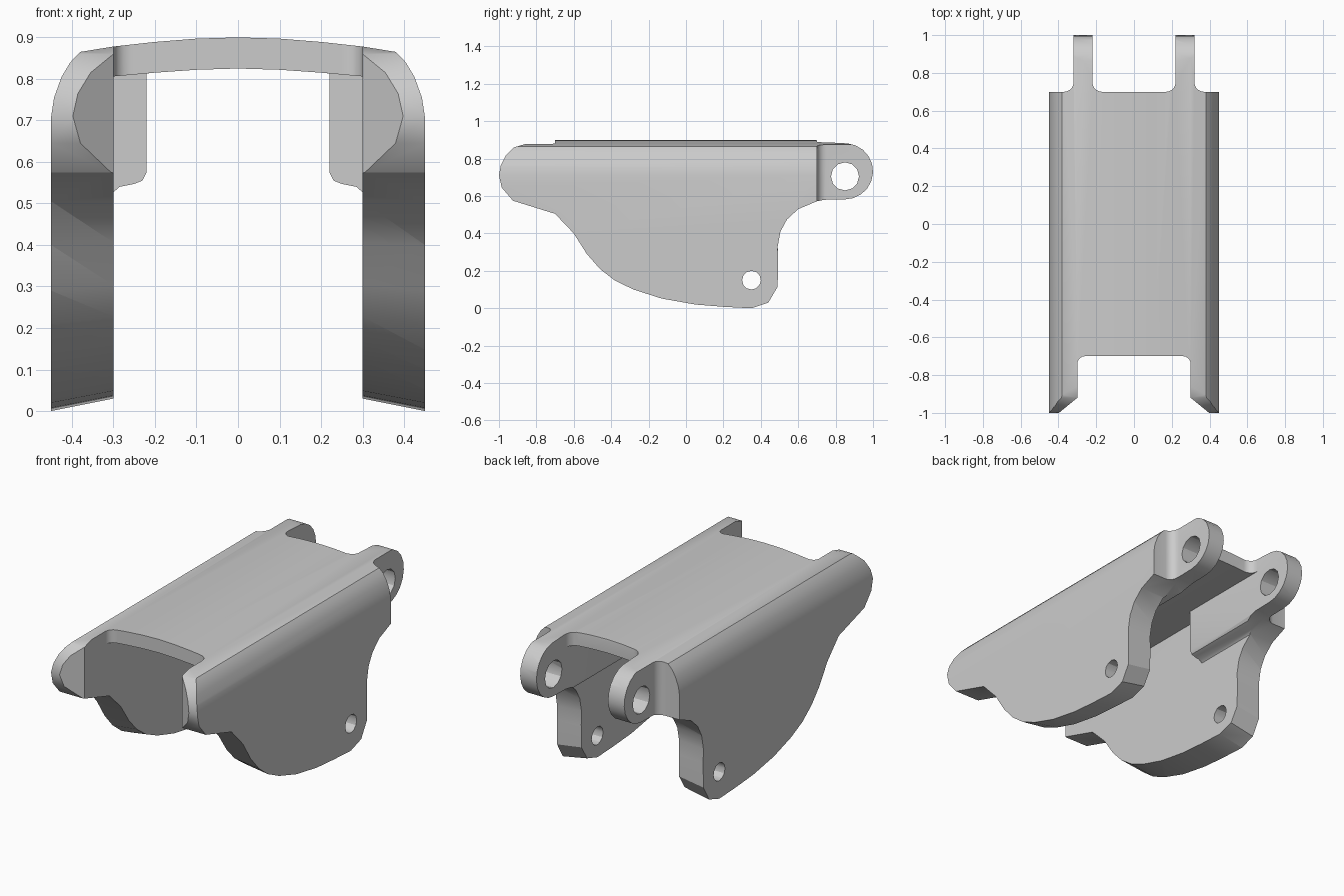
import bpy, bmesh, math

if "Cube" in bpy.data.objects:
    bpy.data.objects.remove(bpy.data.objects["Cube"], do_unlink=True)

grey = bpy.data.materials.new("plain_grey")
grey.use_nodes = True
colour = (0.6, 0.6, 0.6, 1)
grey.diffuse_color = colour
grey.node_tree.nodes["Principled BSDF"].inputs["Base Color"].default_value = colour


def loft(name, rings):
    """Solid through matching closed rings of 3D points."""
    bm = bmesh.new()
    loops = [[bm.verts.new(p) for p in ring] for ring in rings]
    for a, b in zip(loops, loops[1:]):
        for i in range(len(a)):
            j = (i + 1) % len(a)
            bm.faces.new((a[i], a[j], b[j], b[i]))
    bm.faces.new(loops[0][::-1])
    bm.faces.new(loops[-1])
    bmesh.ops.recalc_face_normals(bm, faces=bm.faces)
    mesh = bpy.data.meshes.new(name)
    bm.to_mesh(mesh)
    bm.free()
    mesh.materials.append(grey)
    obj = bpy.data.objects.new(name, mesh)
    bpy.context.collection.objects.link(obj)
    return obj


def along_y(name, pts, y0, y1):
    return loft(name, [[(x, y, z) for x, z in pts] for y in (y0, y1)])


def along_z(name, pts, z0, z1):
    return loft(name, [[(x, y, z) for x, y in pts] for z in (z0, z1)])


def mirrored(half):
    """Close a half outline by mirroring it over the centre line."""
    return half + [(-x, v) for x, v in reversed(half) if x > 0]


def arc(cx, cy, r, a0, a1, n):
    steps = [math.radians(a0 + (a1 - a0) * i / n) for i in range(n + 1)]
    return [(cx + r * math.cos(a), cy + r * math.sin(a)) for a in steps]


def combine(target, cutter, operation):
    mod = target.modifiers.new("shape", 'BOOLEAN')
    mod.operation, mod.object, mod.solver = operation, cutter, 'EXACT'
    bpy.context.view_layer.objects.active = target
    bpy.ops.object.modifier_apply(modifier=mod.name)
    bpy.data.objects.remove(cutter, do_unlink=True)


# Body: arched top with rounded shoulders, run along the full length
section = mirrored([(0.45, -0.1), (0.45, 0.71), (0.443, 0.755), (0.425, 0.805),
                    (0.404, 0.84), (0.38, 0.865), (0.30, 0.878), (0.2, 0.889),
                    (0.1, 0.897), (0, 0.90)])
body = along_y("bracket_body", section, -1.1, 1.1)

# Side outline: rounded nose, hanging belly, rear hook and ear
side = [(-0.70, 0.95), (-0.72, 0.885), (-0.86, 0.878), (-0.92, 0.86), (-0.965, 0.815),
        (-0.99, 0.765), (-1, 0.71), (-0.985, 0.645), (-0.925, 0.575),
        (-0.70, 0.505), (-0.60, 0.40), (-0.53, 0.29), (-0.46, 0.21),
        (-0.38, 0.148), (-0.28, 0.10), (-0.13, 0.052), (0.05, 0.02),
        (0.20, 0.008), (0.35, 0.0), (0.44, 0.03), (0.49, 0.115),
        (0.492, 0.25), (0.49, 0.33), (0.505, 0.41), (0.54, 0.475),
        (0.60, 0.53), (0.70, 0.572), (0.74, 0.58)]
side += arc(0.85, 0.732, 0.15, -90, 85, 10) + [(0.70, 0.89), (0.69, 0.95)]


def side_ring(x, lift):
    return [(x, y, z + lift * max(0, 0.5 - z) / 0.5) for y, z in side]


combine(body, loft("side_cutter", [side_ring(-0.45001, 0), side_ring(-0.30, 0.03),
                                   side_ring(0.30, 0.03), side_ring(0.45001, 0)]),
        'INTERSECT')

# Plan outline: angled nose tips, front notch and filleted rear ears
plan = [(0, -0.70), (0.25, -0.70)] + arc(0.26, -0.74, 0.04, 90, 0, 4)
plan += [(0.30, -0.92), (0.41, -1.01), (0.46, -1.01), (0.46, 0.70)]
plan += arc(0.37, 0.75, 0.05, -90, -180, 5) + [(0.32, 1.05), (0.22, 1.05)]
plan += arc(0.17, 0.75, 0.05, 0, -90, 5) + [(0, 0.70)]
combine(body, along_z("plan_cutter", mirrored(plan), -0.2, 1.1), 'INTERSECT')

# Inner channel, narrower at the rear where the ear pads thicken the walls
roof = [(0.2, 0.815), (0.1, 0.822), (0, 0.825)]
wide = mirrored([(0.30, -0.2), (0.30, 0.806)] + roof)
combine(body, along_y("channel_cutter", wide, -1.2, 0.2), 'DIFFERENCE')
narrow = mirrored([(0.30, -0.2), (0.30, 0.527), (0.285, 0.54), (0.25, 0.547),
                   (0.23, 0.555), (0.22, 0.575), (0.22, 0.813)] + roof)
combine(body, along_y("rear_channel_cutter", narrow, 0.19, 1.2), 'DIFFERENCE')

# Pin holes through the ears and the lower walls
for name, y, z, r in (("ear_hole", 0.85, 0.705, 0.075), ("pivot_hole", 0.35, 0.15, 0.05)):
    circle = arc(y, z, r, 0, 330, 11)
    combine(body, loft(name, [[(x, a, b) for a, b in circle] for x in (-0.6, 0.6)]),
            'DIFFERENCE')

# Smooth shading with crisp edges
bpy.ops.object.select_all(action='DESELECT')
body.select_set(True)
bpy.context.view_layer.objects.active = body
bpy.ops.object.shade_smooth_by_angle(angle=math.radians(30))
